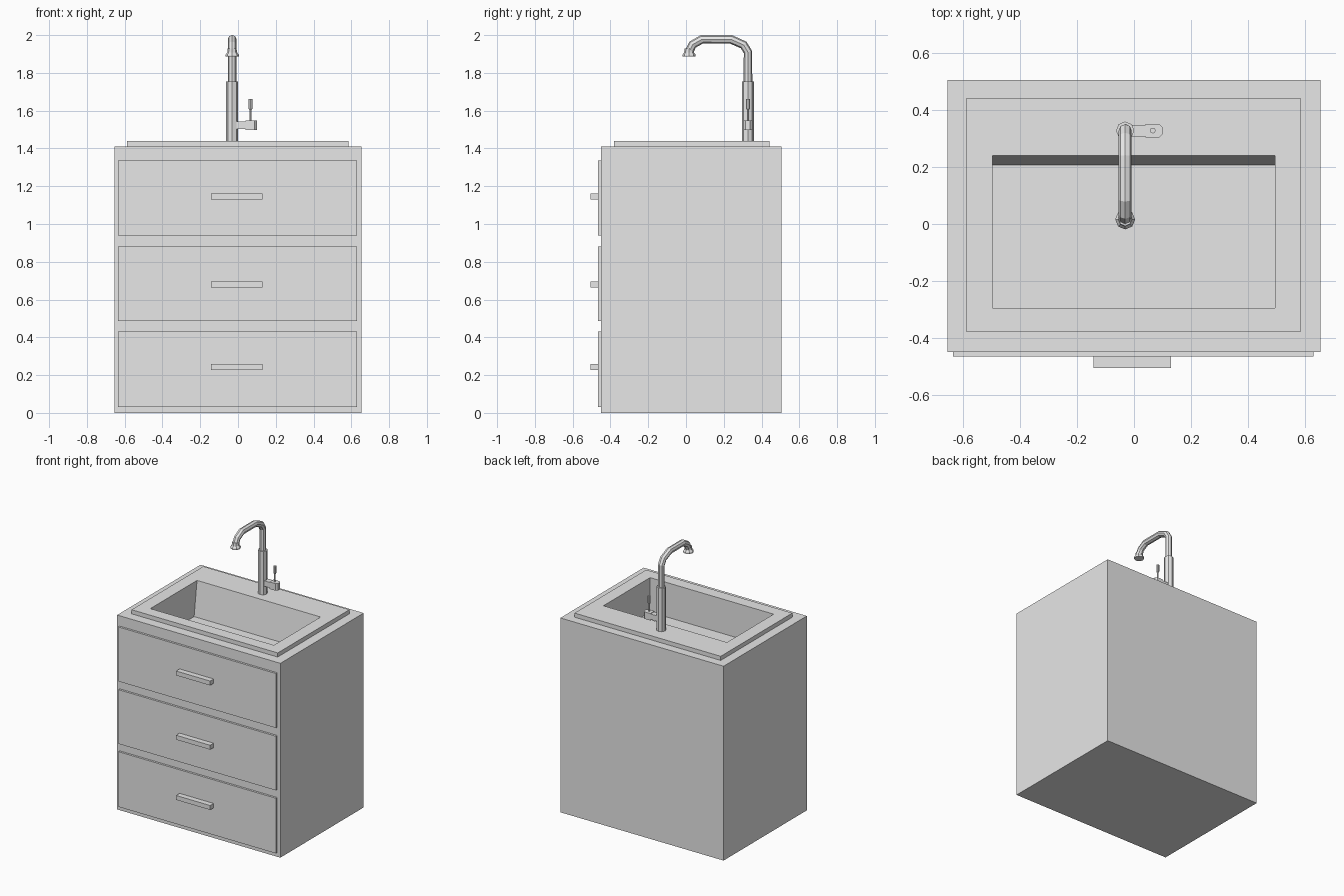
import bpy
from math import cos, sin, tau

if "Cube" in bpy.data.objects:
    bpy.data.objects.remove(bpy.data.objects["Cube"], do_unlink=True)

# Single plain grey for every part
grey = bpy.data.materials.new("plain_grey")
grey.use_nodes = True
grey.diffuse_color = (0.8, 0.8, 0.8, 1)
grey.node_tree.nodes["Principled BSDF"].inputs["Base Color"].default_value = (0.8, 0.8, 0.8, 1)


def rect(x0, x1, y0, y1, z):
    return [(x0, y0, z), (x1, y0, z), (x1, y1, z), (x0, y1, z)]


def ring(x, y, z, r, sides=8):
    return [(x + r * cos(tau * i / sides), y + r * sin(tau * i / sides), z)
            for i in range(sides)]


def add_object(name, mesh):
    obj = bpy.data.objects.new(name, mesh)
    bpy.context.collection.objects.link(obj)
    mesh.materials.clear()
    mesh.materials.append(grey)
    return obj


def loft(name, rings, cap_start=True, cap_end=True):
    """Join a stack of equal-length rings, with optional end caps."""
    n = len(rings[0])
    verts = [p for r in rings for p in r]
    faces = []
    for k in range(len(rings) - 1):
        a, b = k * n, (k + 1) * n
        for i in range(n):
            j = (i + 1) % n
            faces.append((a + i, a + j, b + j, b + i))
    if cap_start:
        faces.append(tuple(reversed(range(n))))
    if cap_end:
        faces.append(tuple(range(len(verts) - n, len(verts))))
    mesh = bpy.data.meshes.new(name)
    mesh.from_pydata(verts, [], faces)
    return add_object(name, mesh)


def box(name, x0, x1, y0, y1, z0, z1):
    return loft(name, [rect(x0, x1, y0, y1, z0), rect(x0, x1, y0, y1, z1)])


def turned(name, x, y, profile):
    return loft(name, [ring(x, y, z, r) for r, z in profile])


# Cabinet body, open on top where the basin drops in
TOP, RIM = 1.41, 1.44
body = (-0.655, 0.655, -0.45, 0.505)
opening = (-0.497, 0.495, -0.295, 0.24)
loft("cabinet", [rect(*body, 0), rect(*body, TOP), rect(*opening, TOP)], cap_end=False)

# Raised rim and basin with a sloping back wall
rim = (-0.588, 0.585, -0.38, 0.442)
floor_z = RIM - 0.25
loft("sink_basin", [rect(*rim, TOP), rect(*rim, RIM), rect(*opening, RIM),
                    rect(-0.497, 0.495, -0.295, 0.207, floor_z)], cap_start=False)

# Drain plate
turned("drain", -0.03, -0.025, [(0.063, floor_z), (0.063, floor_z + 0.005)])

# Three drawers with bar handles
drawers = [(0.03, 0.43, 0.243), (0.487, 0.88, 0.68), (0.94, 1.335, 1.146)]
for i, (low, high, mid) in enumerate(drawers, 1):
    box(f"drawer_front_{i}", -0.635, 0.63, -0.465, -0.45, low, high)
    box(f"drawer_handle_{i}", -0.143, 0.13, -0.505, -0.465, mid - 0.016, mid + 0.016)

# Tap column
TX, TY = -0.031, 0.328
turned("tap_column", TX, TY, [(0.032, RIM), (0.032, 1.755)])

# Bent spout swept along a path
curve = bpy.data.curves.new("spout_path", 'CURVE')
curve.dimensions = '3D'
curve.bevel_depth = 0.023
curve.bevel_resolution = 2
curve.use_fill_caps = True
path = [(TY, 1.74), (TY, 1.91), (0.305, 1.948), (0.237, 1.978),
        (0.085, 1.978), (0.035, 1.95), (0.016, 1.91)]
spline = curve.splines.new('POLY')
spline.points.add(len(path) - 1)
spline.use_smooth = False
for point, (y, z) in zip(spline.points, path):
    point.co = (TX, y, z, 1)
helper = bpy.data.objects.new("spout_path", curve)
bpy.context.collection.objects.link(helper)
bpy.context.view_layer.update()
mesh = bpy.data.meshes.new_from_object(
    helper.evaluated_get(bpy.context.evaluated_depsgraph_get()))
bpy.data.objects.remove(helper, do_unlink=True)
add_object("tap_spout", mesh)

# Flared nozzle
turned("tap_nozzle", TX, 0.016,
       [(0.035, 1.886), (0.035, 1.896), (0.026, 1.908), (0.023, 1.93)])

# Lever mount: neck, chamfered block and tapered lever
box("lever_neck", TX, 0.04, TY - 0.02, TY + 0.02, 1.503, 1.543)


def block_ring(z):
    return [(0.04, TY - 0.024, z), (0.088, TY - 0.024, z), (0.1, TY - 0.012, z),
            (0.1, TY + 0.012, z), (0.088, TY + 0.024, z), (0.04, TY + 0.024, z)]


loft("lever_block", [block_ring(1.497), block_ring(1.548)])
turned("lever", 0.066, TY, [(0.006, 1.54), (0.006, 1.605), (0.01, 1.61), (0.01, 1.662)])
